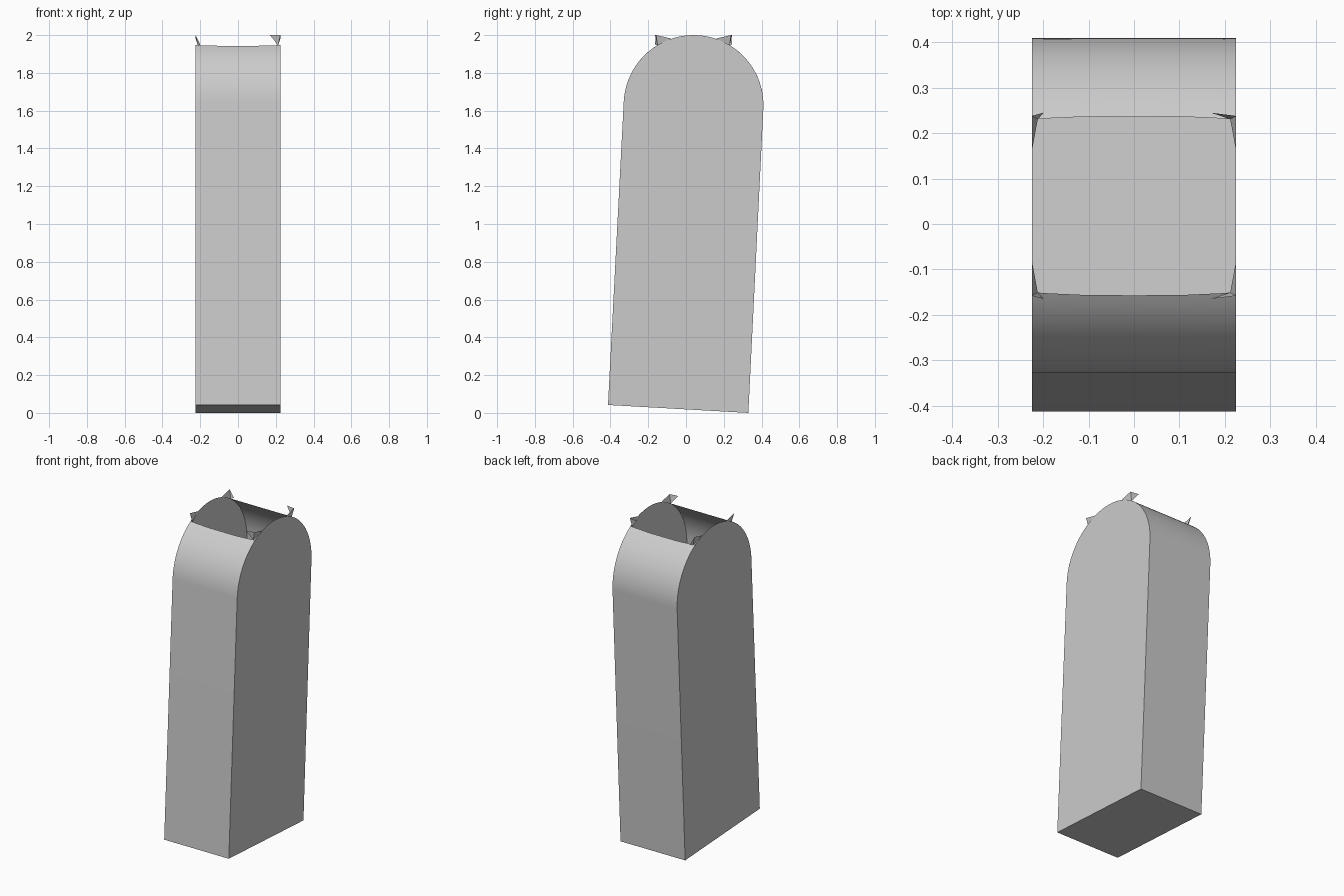
import bpy, bmesh, math
from mathutils import Vector

cube = bpy.data.objects.get("Cube")
if cube:
    bpy.data.objects.remove(cube)

HALF = 0.225                      # half thickness of the slab
CY, CZ, R = 0.04, 1.63, 0.37      # centre and radius of the arched top
TILT = math.radians(2.9)

grey = bpy.data.materials.new("plain grey")
grey.use_nodes = True
colour = (0.6, 0.6, 0.6, 1)
grey.diffuse_color = colour
grey.node_tree.nodes["Principled BSDF"].inputs["Base Color"].default_value = colour


def arc(a):
    return (CY + R * math.cos(a), CZ + R * math.sin(a))


def arc_range(a, b, n):
    return [arc(a + (b - a) * i / n) for i in range(n + 1)]


def make_object(name, bm):
    mesh = bpy.data.meshes.new(name)
    bm.to_mesh(mesh)
    bm.free()
    mesh.materials.append(grey)
    obj = bpy.data.objects.new(name, mesh)
    bpy.context.collection.objects.link(obj)
    bpy.ops.object.select_all(action='DESELECT')
    obj.select_set(True)
    bpy.context.view_layer.objects.active = obj
    bpy.ops.object.shade_smooth_by_angle(angle=math.radians(30))
    return obj


# Wrap-around wall: back lip, back, floor, front, front lip, open on top
start, end = -TILT, math.pi - TILT
columns = [-HALF, -0.2, -0.1, 0, 0.1, 0.2, HALF]
bm = bmesh.new()
rows = []
for x in columns:
    bow = 0.025 * (x / HALF) ** 4
    back = arc_range(math.acos(0.197 / R) + bow, start, 16)
    front = arc_range(end, math.acos(-0.197 / R) - bow, 16)
    profile = back + [(0.33, 0), (-0.413, 0.042)] + front
    rows.append([bm.verts.new((x, y, z)) for y, z in profile])
for a, b in zip(rows, rows[1:]):
    for i in range(len(a) - 1):
        bm.faces.new((a[i], a[i + 1], b[i + 1], b[i]))
bmesh.ops.recalc_face_normals(bm, faces=bm.faces)
if max(bm.faces, key=lambda f: -f.calc_center_median().z).normal.z > 0:
    bmesh.ops.reverse_faces(bm, faces=bm.faces)
make_object("wrapping_wall", bm)

# Flat arched side panels
outline = arc_range(start, end, 40) + [(-0.413, 0.042), (0.33, 0)]
for name, side in (("right_panel", -1), ("left_panel", 1)):
    bm = bmesh.new()
    face = bm.faces.new([bm.verts.new((side * HALF, y, z)) for y, z in outline])
    face.normal_update()
    if face.normal.x * side < 0:
        face.normal_flip()
    make_object(name, bm)

# Torn flaps standing at the four corners of the opening
for side, side_name in ((-1, "right"), (1, "left")):
    reach = 0.17 if side > 0 else 0.2
    for end_sign, end_name in ((-1, "front"), (1, "back")):
        bm = bmesh.new()

        def vert(x, offset, z):
            return bm.verts.new(Vector((side * x, CY + end_sign * offset, z)))

        tip = vert(HALF, 0.198, 2.0)
        foot = vert(0.212, 0.191, 1.945)
        root = vert(HALF, 0.12, 1.982)
        bm.faces.new((tip, foot, root))
        bm.faces.new((tip, vert(reach, 0.205, 2.0 if side > 0 else 1.95), foot))
        make_object(f"{end_name}_{side_name}_flap", bm)
